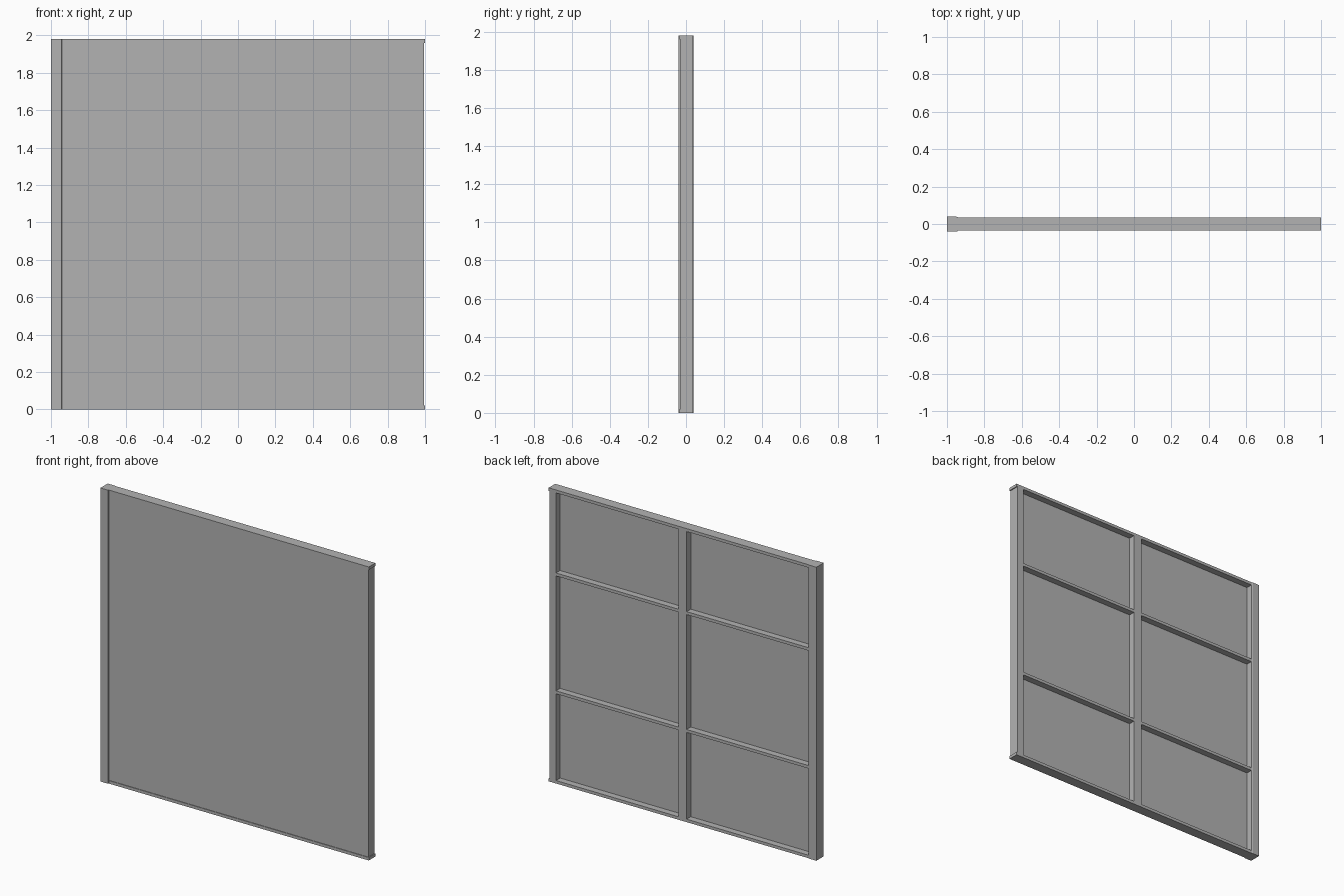
import bpy
import bmesh

old = bpy.data.objects.get("Cube")
if old:
    bpy.data.objects.remove(old, do_unlink=True)

# Single plain grey finish
grey = bpy.data.materials.new("plain_grey")
grey.use_nodes = True
colour = (0.45, 0.45, 0.45, 1)
grey.diffuse_color = colour
grey.node_tree.nodes["Principled BSDF"].inputs["Base Color"].default_value = colour

HEIGHT = 1.98
RAIL = 0.02          # thickness of the horizontal rails
BACK = 0.036         # rear plane of the frame
SKIN_FRONT, SKIN_BACK = -0.03, -0.008


def prism(name, outline, bottom, top):
    """Extrude an x/y outline upwards into a solid part."""
    bm = bmesh.new()
    face = bm.faces.new([bm.verts.new((x, y, bottom)) for x, y in outline])
    result = bmesh.ops.extrude_face_region(bm, geom=[face])
    verts = [v for v in result["geom"] if isinstance(v, bmesh.types.BMVert)]
    bmesh.ops.translate(bm, verts=verts, vec=(0, 0, top - bottom))
    bmesh.ops.recalc_face_normals(bm, faces=bm.faces)
    mesh = bpy.data.meshes.new(name)
    bm.to_mesh(mesh)
    bm.free()
    mesh.materials.append(grey)
    obj = bpy.data.objects.new(name, mesh)
    bpy.context.collection.objects.link(obj)
    return obj


def box(name, x0, x1, y0, y1, z0, z1):
    return prism(name, [(x0, y0), (x1, y0), (x1, y1), (x0, y1)], z0, z1)


# Thick edge post, flared slightly on both faces
prism("edge_post", [(-1, -0.039), (-0.944, -0.039), (-0.94, SKIN_FRONT),
                    (-0.94, BACK), (-0.95, 0.039), (-1, 0.039)], 0, HEIGHT)

# Front sheet, set back between the end rails
box("front_sheet", -0.94, 0.994, SKIN_FRONT, SKIN_BACK, RAIL, HEIGHT - RAIL)

# Top and bottom rails
for name, z in (("bottom_rail", 0), ("top_rail", HEIGHT - RAIL)):
    box(name, -0.94, 1, -0.034, BACK, z, z + RAIL)

# Upright stiles behind the sheet
for name, x0, x1 in (("free_stile", 0.945, 0.994), ("centre_stile", -0.03, 0.03)):
    box(name, x0, x1, SKIN_BACK, BACK, RAIL, HEIGHT - RAIL)

# Intermediate rails, one length in each bay
for level, z in (("lower", 0.615), ("upper", 1.41)):
    for side, x0, x1 in (("right", -0.94, -0.03), ("left", 0.03, 0.945)):
        box(f"{level}_{side}_rail", x0, x1, SKIN_BACK, BACK, z - RAIL / 2, z + RAIL / 2)
